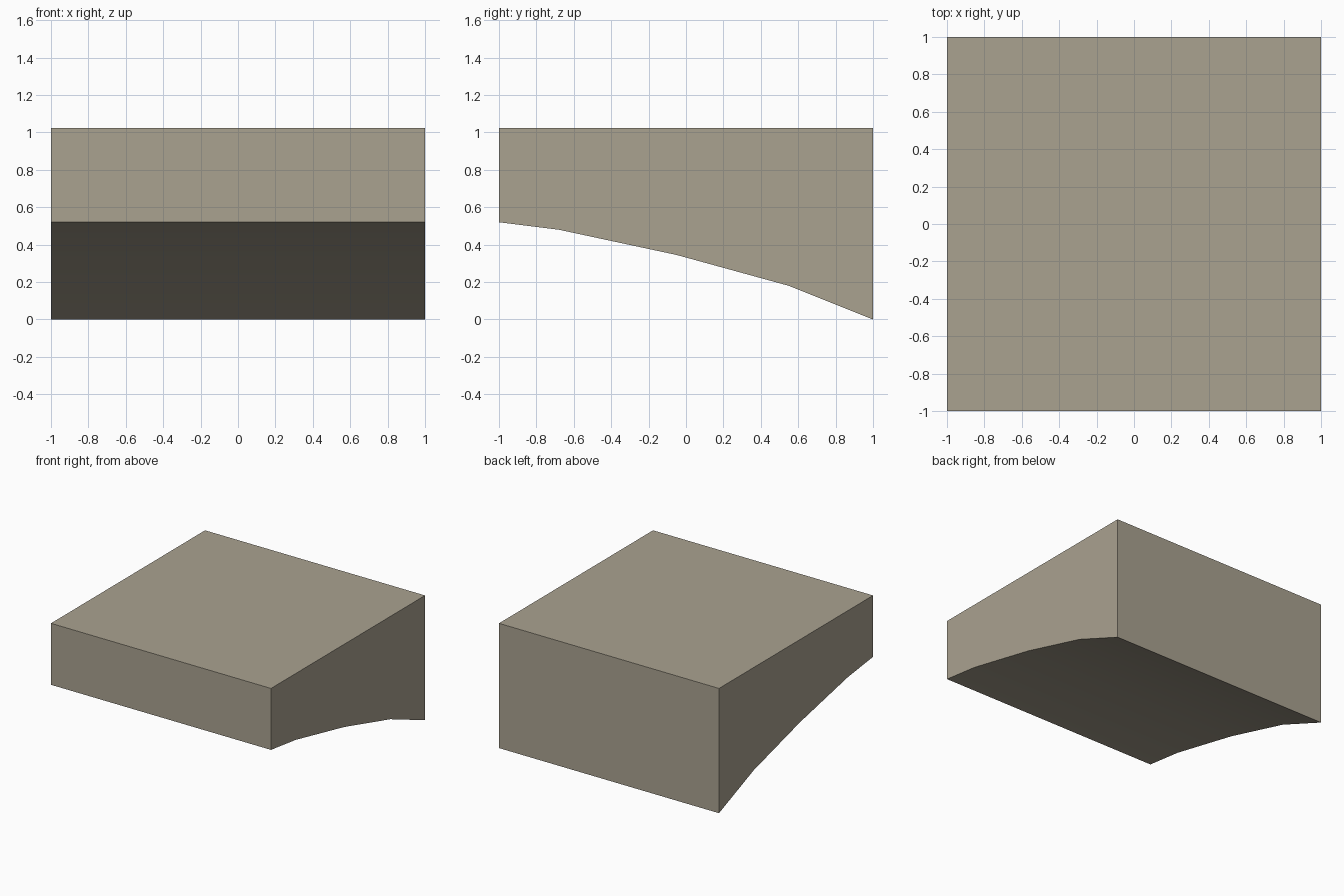
import bpy
import bmesh

if "Cube" in bpy.data.objects:
    bpy.data.objects.remove(bpy.data.objects["Cube"])

# Stone colour
stone = bpy.data.materials.new("warm_grey_stone")
stone.diffuse_color = (0.40, 0.36, 0.28, 1.0)
stone.use_nodes = True
stone.node_tree.nodes["Principled BSDF"].inputs["Base Color"].default_value = stone.diffuse_color

# Side profile (y, z): flat top, upright ends, gently curved underside
profile = [(-1, 1.025), (-1, 0.52), (-0.68, 0.48), (-0.05, 0.345),
           (0.55, 0.18), (1, 0), (1, 1.025)]

# Sweep the profile across the width
bm = bmesh.new()
face = bm.faces.new([bm.verts.new((-1, y, z)) for y, z in profile])
swept = bmesh.ops.extrude_face_region(bm, geom=[face])
moved = [v for v in swept["geom"] if isinstance(v, bmesh.types.BMVert)]
bmesh.ops.translate(bm, verts=moved, vec=(2, 0, 0))
bmesh.ops.recalc_face_normals(bm, faces=bm.faces)

mesh = bpy.data.meshes.new("curved_block")
bm.to_mesh(mesh)
bm.free()
mesh.materials.append(stone)
block = bpy.data.objects.new("curved_block", mesh)
bpy.context.collection.objects.link(block)

# Smooth only the shallow bends of the underside
bpy.context.view_layer.objects.active = block
block.select_set(True)
bpy.ops.object.shade_smooth_by_angle(angle=0.52)
